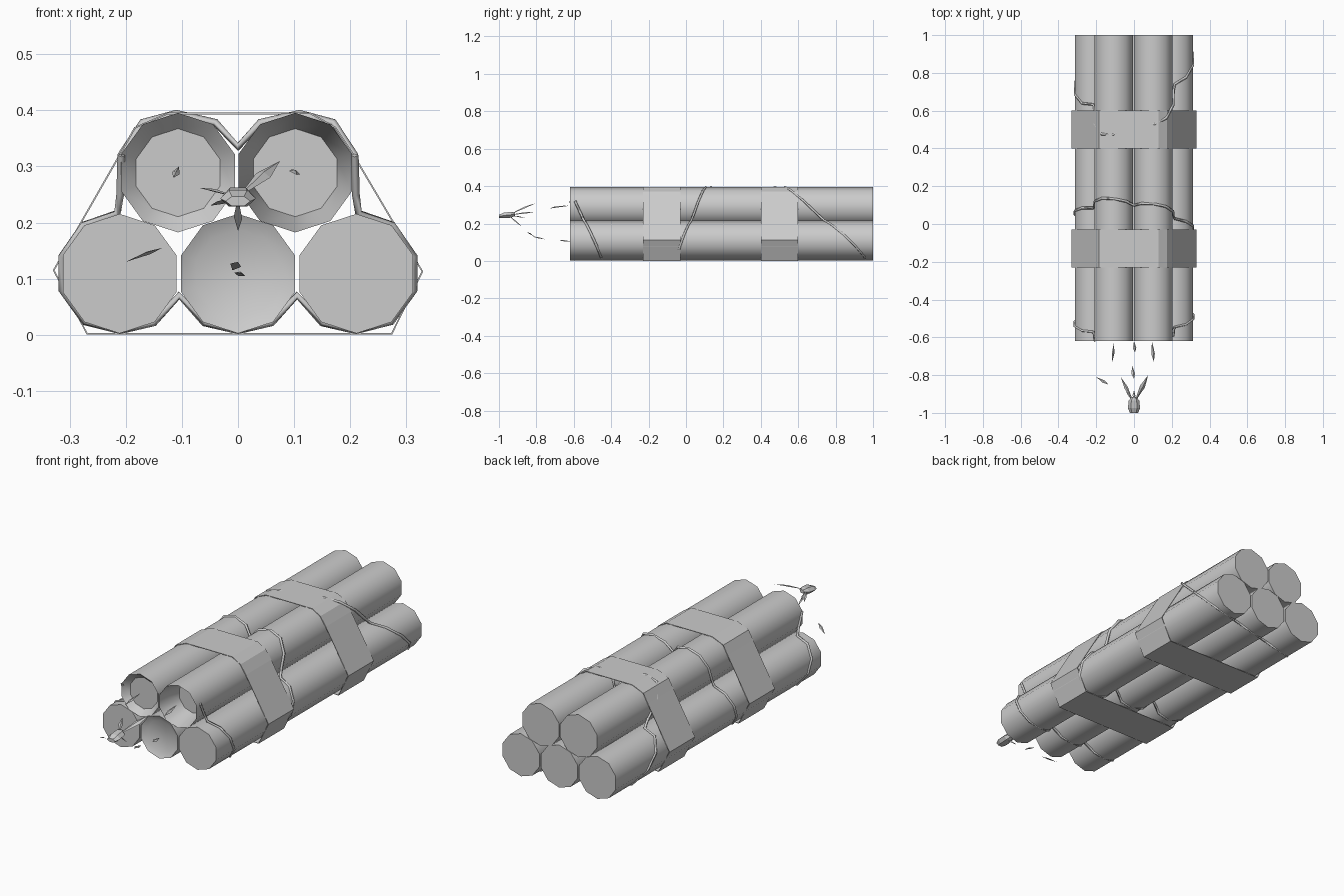
import bpy, bmesh, math
from mathutils import Vector, Matrix

if "Cube" in bpy.data.objects:
    bpy.data.objects.remove(bpy.data.objects["Cube"])


def make_object(name, bm, smooth=False):
    bmesh.ops.recalc_face_normals(bm, faces=bm.faces)
    me = bpy.data.meshes.new(name)
    bm.to_mesh(me)
    bm.free()
    ob = bpy.data.objects.new(name, me)
    bpy.context.collection.objects.link(ob)
    if smooth:
        bpy.ops.object.select_all(action='DESELECT')
        ob.select_set(True)
        bpy.context.view_layer.objects.active = ob
        bpy.ops.object.shade_smooth_by_angle(angle=math.radians(40))
    return ob


def stick(name, x, z, recess):
    """Ten-sided tube along y, optionally with a recessed front end."""
    bm = bmesh.new()
    mat = Matrix.Translation((x, 0.19, z)) @ Matrix.Rotation(math.radians(90), 4, 'X')
    bmesh.ops.create_cone(bm, cap_ends=True, segments=10, radius1=0.1065,
                          radius2=0.1065, depth=1.62, matrix=mat)
    if recess:
        front = min(bm.faces, key=lambda f: f.calc_center_median().y)
        bmesh.ops.inset_region(bm, faces=[front], thickness=0.028)
        bmesh.ops.translate(bm, verts=front.verts, vec=(0, recess, 0))
    make_object(name, bm, True)


def strap(name, y0, y1):
    """Band pulled tight around the bundle."""
    profile = [(-0.27, 0.001), (0.275, 0.001), (0.33, 0.113), (0.205, 0.325),
               (0.175, 0.37), (0.13, 0.396), (-0.125, 0.396), (-0.185, 0.37), (-0.21, 0.325), (-0.33, 0.115)]
    bm = bmesh.new()
    a = [bm.verts.new((x, y0, z)) for x, z in profile]
    b = [bm.verts.new((x, y1, z)) for x, z in profile]
    n = len(profile)
    for i in range(n):
        j = (i + 1) % n
        bm.faces.new((a[i], a[j], b[j], b[i]))
    ob = make_object(name, bm)
    mod = ob.modifiers.new("thickness", 'SOLIDIFY')
    mod.thickness = 0.003
    mod.offset = -1


def wire(name, top_y, bottom_y, skew, closed=True):
    """Thin cord hugging the outline of the stacked sticks."""
    half = [(0.0, 0.335), (0.04, 0.378), (0.11, 0.394), (0.17, 0.378), (0.208, 0.32),
            (0.21, 0.25), (0.215, 0.216), (0.275, 0.195), (0.313, 0.14),
            (0.313, 0.08), (0.273, 0.024), (0.21, 0.005), (0.15, 0.022),
            (0.105, 0.07), (0.06, 0.022), (0.0, 0.005)]
    loop = half + [(-x, z) for x, z in half[-2:0:-1]]
    if not closed:
        loop = loop[4:-3]
    cu = bpy.data.curves.new(name, 'CURVE')
    cu.dimensions = '3D'
    cu.bevel_depth = 0.007
    cu.bevel_resolution = 0
    cu.use_fill_caps = True
    sp = cu.splines.new('POLY')
    sp.points.add(len(loop) - 1)
    for p, (x, z) in zip(sp.points, loop):
        y = top_y + (bottom_y - top_y) * (1 - z / 0.395) + skew * x
        p.co = (x, y, max(z, 0.008), 1)
    sp.use_cyclic_u = closed
    ob = bpy.data.objects.new(name, cu)
    bpy.context.collection.objects.link(ob)


def shard(name, p0, p1, width):
    """Thin pointed fuse strand, widest just past the middle."""
    p0, p1 = Vector(p0), Vector(p1)
    d = (p1 - p0).normalized()
    side = d.cross(Vector((0.3, 0, 1))).normalized() * width
    up = side.cross(d) * 0.5
    mid = p0.lerp(p1, 0.6)
    bm = bmesh.new()
    a, b = bm.verts.new(p0), bm.verts.new(p1)
    ring = [bm.verts.new(mid + v) for v in (side, up, -side)]
    for i in range(3):
        j = (i + 1) % 3
        bm.faces.new((a, ring[i], ring[j]))
        bm.faces.new((b, ring[j], ring[i]))
    make_object(name, bm)


# Five stacked sticks
for name, x, z, r in [("stick_bottom_left", -0.211, 0.109, 0), ("stick_bottom_middle", 0, 0.109, 0.015),
                      ("stick_bottom_right", 0.211, 0.109, 0), ("stick_top_left", -0.107, 0.289, 0.03),
                      ("stick_top_right", 0.102, 0.289, 0.12)]:
    stick(name, x, z, r)

# Two straps
strap("strap_front", -0.23, -0.03)
strap("strap_back", 0.40, 0.60)

# Three cord loops
wire("cord_front", -0.64, -0.46, 0.06, closed=False)
wire("cord_middle", 0.12, -0.02, -0.13)
wire("cord_back", 0.50, 0.91, 0.25)

# Loose fuse strands at the stick ends
for i, (p0, p1, w) in enumerate([
        ((-0.105, -0.62, 0.30), (-0.115, -0.73, 0.28), 0.007),
        ((0.095, -0.62, 0.295), (0.105, -0.73, 0.285), 0.010),
        ((0.0, -0.62, 0.105), (0.005, -0.68, 0.11), 0.010),
        ((-0.01, -0.75, 0.115), (0.0, -0.82, 0.13), 0.010),
        ((-0.20, -0.81, 0.13), (-0.135, -0.85, 0.155), 0.008)]):
    shard(f"fuse_strand_{i}", p0, p1, w)

# Twisted knot where the fuses meet, with strands fanning back
bm = bmesh.new()
rings = []
for y, rx, rz, z in [(-1.0, 0.022, 0.010, 0.238), (-0.975, 0.032, 0.017, 0.243),
                     (-0.935, 0.028, 0.018, 0.247), (-0.915, 0.012, 0.010, 0.25)]:
    rings.append([bm.verts.new((rx * math.cos(k * math.pi / 3), y, z + rz * math.sin(k * math.pi / 3)))
                  for k in range(6)])
for a, b in zip(rings, rings[1:]):
    for k in range(6):
        bm.faces.new((a[k], a[(k + 1) % 6], b[(k + 1) % 6], b[k]))
bm.faces.new(rings[0])
bm.faces.new(rings[-1])
make_object("fuse_knot", bm)
for i, (tip, w) in enumerate([((0.075, -0.80, 0.31), 0.014), ((-0.07, -0.81, 0.262), 0.010),
                              ((-0.05, -0.86, 0.23), 0.008), ((0.0, -0.88, 0.185), 0.008)]):
    shard(f"knot_strand_{i}", (0, -0.95, 0.245), tip, w)
